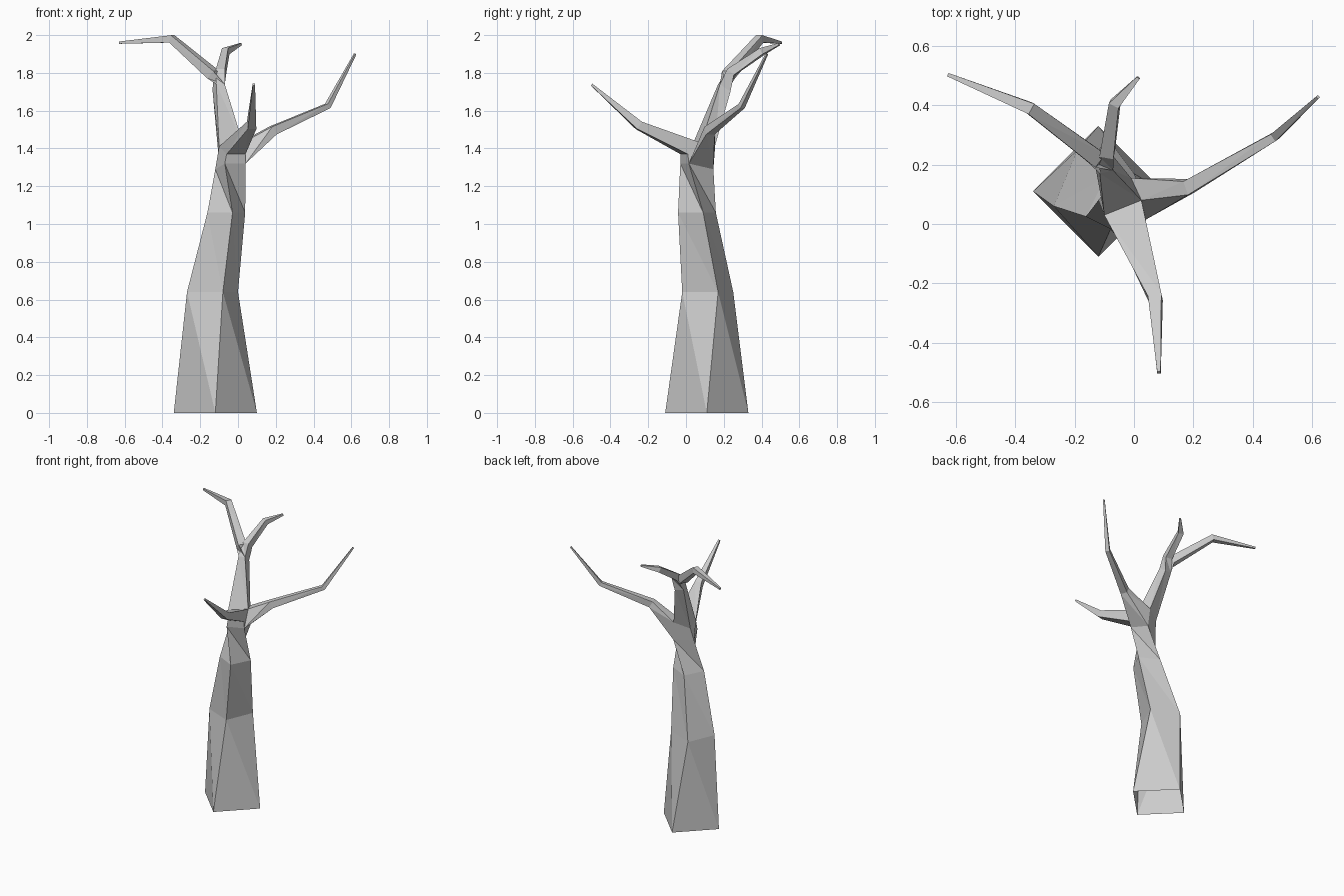
import bpy
import bmesh
from mathutils import Vector

default_cube = bpy.data.objects.get("Cube")
if default_cube:
    bpy.data.objects.remove(default_cube, do_unlink=True)

# Single pale grey bark colour
bark = bpy.data.materials.new("pale_grey_bark")
bark.use_nodes = True
bark.diffuse_color = (0.6, 0.6, 0.6, 1)
bark.node_tree.nodes["Principled BSDF"].inputs["Base Color"].default_value = bark.diffuse_color


def square_ring(cx, cy, z, dx, dy):
    """Four corners turned about a centre, in the order left, front, right, back."""
    corners = []
    for _ in range(4):
        corners.append(Vector((cx + dx, cy + dy, z)))
        dx, dy = -dy, dx
    return corners


def bridge_rings(rings):
    """Triangulated side walls between successive four-sided rings."""
    faces = []
    for low, high in zip(rings, rings[1:]):
        for k in range(4):
            n = (k + 1) % 4
            faces.append((low[k], low[n], high[k]))
            faces.append((low[n], high[n], high[k]))
    return faces


def make_part(name, faces):
    """Flat-shaded mesh from corner tuples, with matching corners welded."""
    bm = bmesh.new()
    for face in faces:
        bm.faces.new([bm.verts.new(corner) for corner in face])
    bmesh.ops.remove_doubles(bm, verts=bm.verts[:], dist=0.0005)
    mesh = bpy.data.meshes.new(name)
    bm.to_mesh(mesh)
    bm.free()
    mesh.materials.append(bark)
    part = bpy.data.objects.new(name, mesh)
    bpy.context.collection.objects.link(part)
    return part


def make_branch(name, base, path):
    """Tapering four-sided branch from a base ring along (x, y, z, radius) stops."""
    centres = [sum(base, Vector()) / len(base)] + [Vector(stop[:3]) for stop in path]
    rings = [base]
    for i, stop in enumerate(path, start=1):
        centre, radius = centres[i], stop[3]
        following = centres[min(i + 1, len(path))]
        heading = (centre - centres[i - 1]).normalized()
        if following != centre:
            heading += (following - centre).normalized()
        side = heading.cross(Vector((0, 0, 1))).normalized() * radius
        up = side.cross(heading.normalized())
        rings.append([centre + side - up, centre - side - up,
                      centre - side + up, centre + side + up])
    make_part(name, bridge_rings(rings) + [tuple(rings[-1])])


# Corners just below the main fork
left = Vector((-0.12, 0.08, 1.29))
front = Vector((-0.07, -0.03, 1.32))
right = Vector((0.04, 0.015, 1.32))
back = Vector((0, 0.145, 1.29))

# Corners of the fork itself
front_lip = Vector((-0.06, -0.03, 1.37))
right_lip = Vector((0.04, 0.01, 1.37))
right_crotch = Vector((0.025, 0.08, 1.43))
left_crotch = Vector((-0.1, 0.03, 1.41))
left_lip = Vector((-0.105, 0.1, 1.38))
back_lip = Vector((-0.01, 0.155, 1.42))

# Trunk, open underneath
trunk_rings = [
    square_ring(-0.12, 0.11, 0, -0.22, 0),
    square_ring(-0.135, 0.115, 0.64, -0.135, -0.055),
    square_ring(-0.062, 0.058, 1.06, -0.1, -0.033),
    [left, front, right, back],
]
fork_faces = [
    (front, right, right_lip, front_lip),
    (right, right_crotch, right_lip),
    (left, front, front_lip, left_crotch),
    (left, left_crotch, left_lip),
    (back, left, left_lip, back_lip),
]
make_part("trunk", bridge_rings(trunk_rings) + fork_faces)

# Upper stem leaning back
stem_top = [Vector(corner) for corner in (
    (-0.115, 0.17, 1.74), (-0.07, 0.18, 1.74),
    (-0.075, 0.235, 1.7), (-0.135, 0.22, 1.71))]
make_part("upper_stem", bridge_rings(
    [[left_crotch, right_crotch, back_lip, left_lip], stem_top]))

# Main limbs
make_branch("front_branch", [front_lip, right_lip, right_crotch, left_crotch],
            [(0.072, -0.25, 1.522, 0.023), (0.084, -0.5, 1.738, 0.006)])
make_branch("left_branch", [right, back, back_lip, right_crotch],
            [(0.185, 0.125, 1.495, 0.024), (0.475, 0.295, 1.625, 0.014),
             (0.62, 0.428, 1.9, 0.005)])

# Twigs splitting from the top of the stem
make_branch("long_top_twig", stem_top[3:] + stem_top[:3],
            [(-0.13, 0.225, 1.79, 0.028), (-0.35, 0.39, 1.98, 0.02),
             (-0.627, 0.503, 1.96, 0.006)])
make_branch("short_top_twig", stem_top[2:] + stem_top[:2],
            [(-0.09, 0.24, 1.805, 0.024), (-0.065, 0.405, 1.915, 0.018),
             (0.015, 0.493, 1.952, 0.006)])
